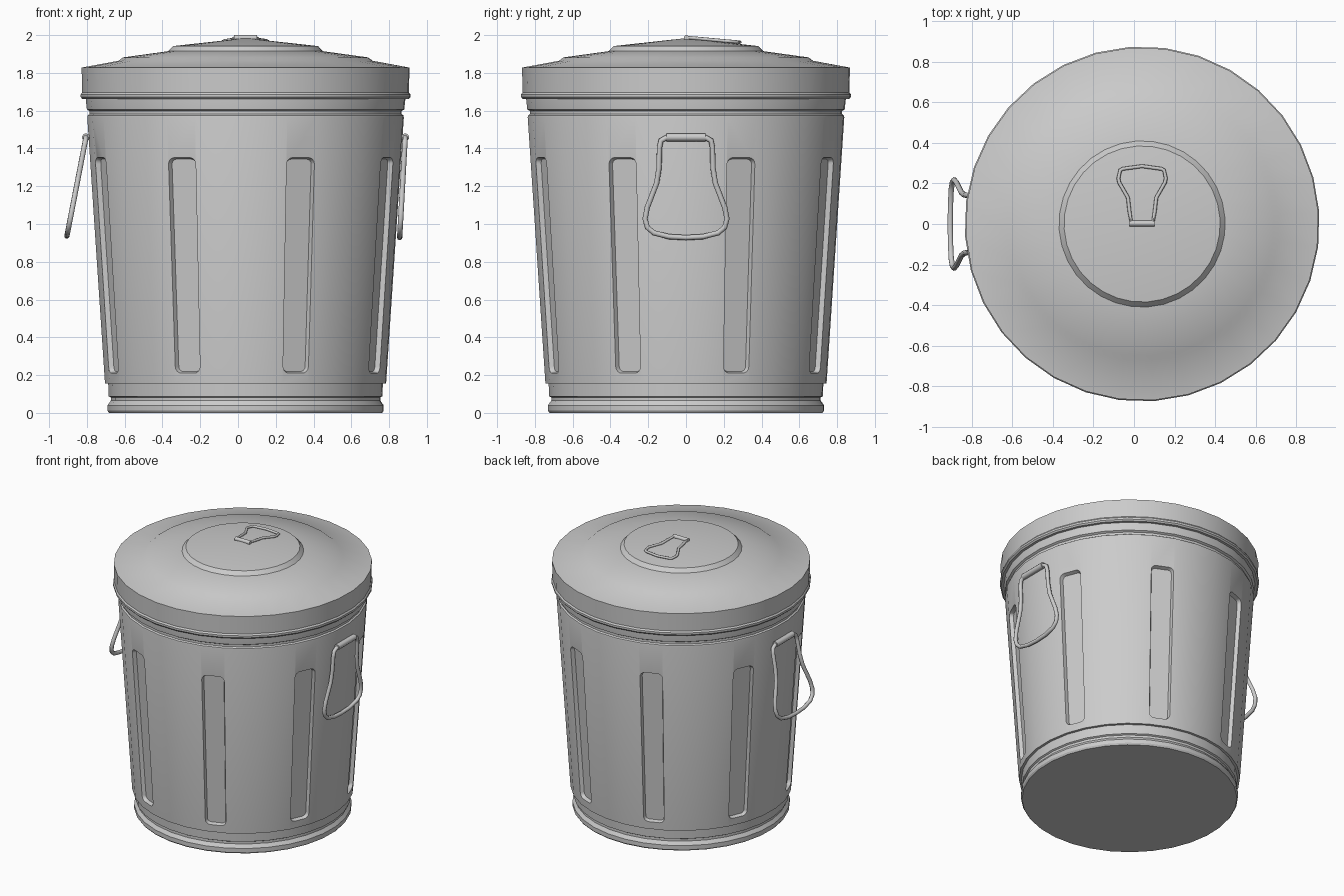
import bpy, bmesh
from math import sin, cos, pi, radians
from mathutils import Vector

if "Cube" in bpy.data.objects:
    bpy.data.objects.remove(bpy.data.objects["Cube"])

CX = 0.04                 # the can sits slightly off centre, handles balance it
SEGS = 32
ROT = radians(-1.7)


def add_mesh(name, bm):
    bmesh.ops.recalc_face_normals(bm, faces=bm.faces)
    me = bpy.data.meshes.new(name)
    bm.to_mesh(me)
    bm.free()
    ob = bpy.data.objects.new(name, me)
    bpy.context.collection.objects.link(ob)
    return ob


def activate(ob):
    bpy.ops.object.select_all(action='DESELECT')
    ob.select_set(True)
    bpy.context.view_layer.objects.active = ob


def smooth(ob, angle=30):
    activate(ob)
    bpy.ops.object.shade_smooth_by_angle(angle=radians(angle))


def bridge(bm, rings):
    for a, b in zip(rings, rings[1:]):
        n = len(a)
        for i in range(n):
            j = (i + 1) % n
            bm.faces.new((a[i], a[j], b[j], b[i]))


def lathe(name, profile, peak=None):
    """Revolve (radius, z) points; close the start flat, the end flat or with a peak."""
    bm = bmesh.new()
    rings = []
    for r, z in profile:
        angs = [ROT + (i + 0.5) * 2 * pi / SEGS for i in range(SEGS)]
        rings.append([bm.verts.new((CX + r * cos(a), r * sin(a), z)) for a in angs])
    bridge(bm, rings)
    bm.faces.new(rings[0])
    if peak is None:
        bm.faces.new(rings[-1])
    else:
        top = bm.verts.new((CX, 0, peak))
        for i in range(SEGS):
            bm.faces.new((rings[-1][i], rings[-1][(i + 1) % SEGS], top))
    return add_mesh(name, bm)


def wire(name, points, radius):
    """Closed round wire through the given points."""
    cu = bpy.data.curves.new(name, 'CURVE')
    cu.dimensions = '3D'
    cu.bevel_depth = radius
    cu.bevel_resolution = 2
    sp = cu.splines.new('POLY')
    sp.points.add(len(points) - 1)
    for p, co in zip(sp.points, points):
        p.co = (*co, 1)
    sp.use_cyclic_u = True
    ob = bpy.data.objects.new(name, cu)
    bpy.context.collection.objects.link(ob)
    activate(ob)
    bpy.ops.object.convert(target='MESH')
    smooth(bpy.context.object, 50)


def hinge(name, loc, radius, length, axis):
    rot = (pi / 2, 0, 0) if axis == 'Y' else (0, pi / 2, 0)
    bpy.ops.mesh.primitive_cylinder_add(vertices=10, radius=radius, depth=length,
                                        location=loc, rotation=rot)
    bpy.context.object.name = name
    smooth(bpy.context.object, 40)


# Can body
body = lathe("can_body", [
    (0.725, 0), (0.733, 0.012), (0.733, 0.04), (0.715, 0.065), (0.715, 0.082),
    (0.726, 0.088), (0.729, 0.155), (0.746, 0.156), (0.840, 1.565), (0.838, 1.575),
    (0.828, 1.582), (0.828, 1.598), (0.842, 1.606), (0.848, 1.66), (0.848, 1.69)])

# Eight rounded recesses pressed into every fourth facet
Z0, Z1, CORNER, DEPTH = 0.21, 1.352, 0.035, 0.026


def facet(z):
    r = 0.746 + (z - 0.156) * (0.840 - 0.746) / (1.565 - 0.156)
    return r * cos(pi / SEGS), r * sin(pi / SEGS) * 0.975


def slot_outline(inset):
    pts = []
    for sx, sz, start in ((1, 1, 0), (-1, 1, 90), (-1, -1, 180), (1, -1, 270)):
        for k in range(5):
            a = radians(start + k * 22.5)
            zc = Z1 - CORNER if sz > 0 else Z0 + CORNER
            z = zc + (CORNER - inset) * sin(a)
            pts.append((sx * (facet(z)[1] - CORNER) + (CORNER - inset) * cos(a), z))
    return pts


bm = bmesh.new()
for k in range(8):
    a = ROT + radians(22.5 + 45 * k)
    out, side = Vector((cos(a), sin(a), 0)), Vector((-sin(a), cos(a), 0))
    rings = []
    for off, inset in ((0.03, 0), (0, 0), (-DEPTH, 0.009)):
        rings.append([bm.verts.new(Vector((CX, 0, z)) + out * (facet(z)[0] + off) + side * u)
                      for u, z in slot_outline(inset)])
    bridge(bm, rings)
    bm.faces.new(rings[0])
    bm.faces.new(rings[-1])
cutter = add_mesh("recess_cutter", bm)
cutter.hide_render = True
mod = body.modifiers.new("recesses", 'BOOLEAN')
mod.operation = 'DIFFERENCE'
mod.solver = 'EXACT'
mod.object = cutter
activate(body)
bpy.ops.object.modifier_apply(modifier=mod.name)
bpy.data.objects.remove(cutter)
smooth(body)

# Lid with stepped dome
smooth(lathe("lid", [
    (0.845, 1.662), (0.866, 1.662), (0.875, 1.672), (0.875, 1.686), (0.867, 1.697),
    (0.870, 1.828), (0.675, 1.864), (0.650, 1.882), (0.410, 1.915), (0.385, 1.942)],
    peak=1.984))

# Side handles: half outline as (half width, distance down from the hinge)
half = [(0.105, 0), (0.132, 0.015), (0.14, 0.05), (0.143, 0.16), (0.155, 0.24),
        (0.205, 0.37), (0.217, 0.43), (0.205, 0.475), (0.17, 0.505), (0.09, 0.525)]
loop = half + [(0, 0.53)] + [(-w, d) for w, d in reversed(half)]
for name, x, lean in (("right", 0.885, -0.055), ("left", -0.805, -0.19)):
    wire(name + "_handle", [(x + d * lean, w, 1.457 - d * cos(lean)) for w, d in loop], 0.014)
    hinge(name + "_handle_hinge", (x, 0.0, 1.459), 0.021, 0.205, 'Y')

# Lid handle, folded back onto the dome
half = [(0.052, 0.0), (0.062, 0.06), (0.07, 0.13), (0.113, 0.205), (0.117, 0.225),
        (0.108, 0.265), (0.095, 0.272)]
loop = half + [(0, 0.285)] + [(-w, d) for w, d in reversed(half)]
wire("lid_handle", [(CX + w, d, 1.988 - d * 0.09) for w, d in loop], 0.009)
hinge("lid_handle_hinge", (CX, 0.003, 1.985), 0.015, 0.122, 'X')
